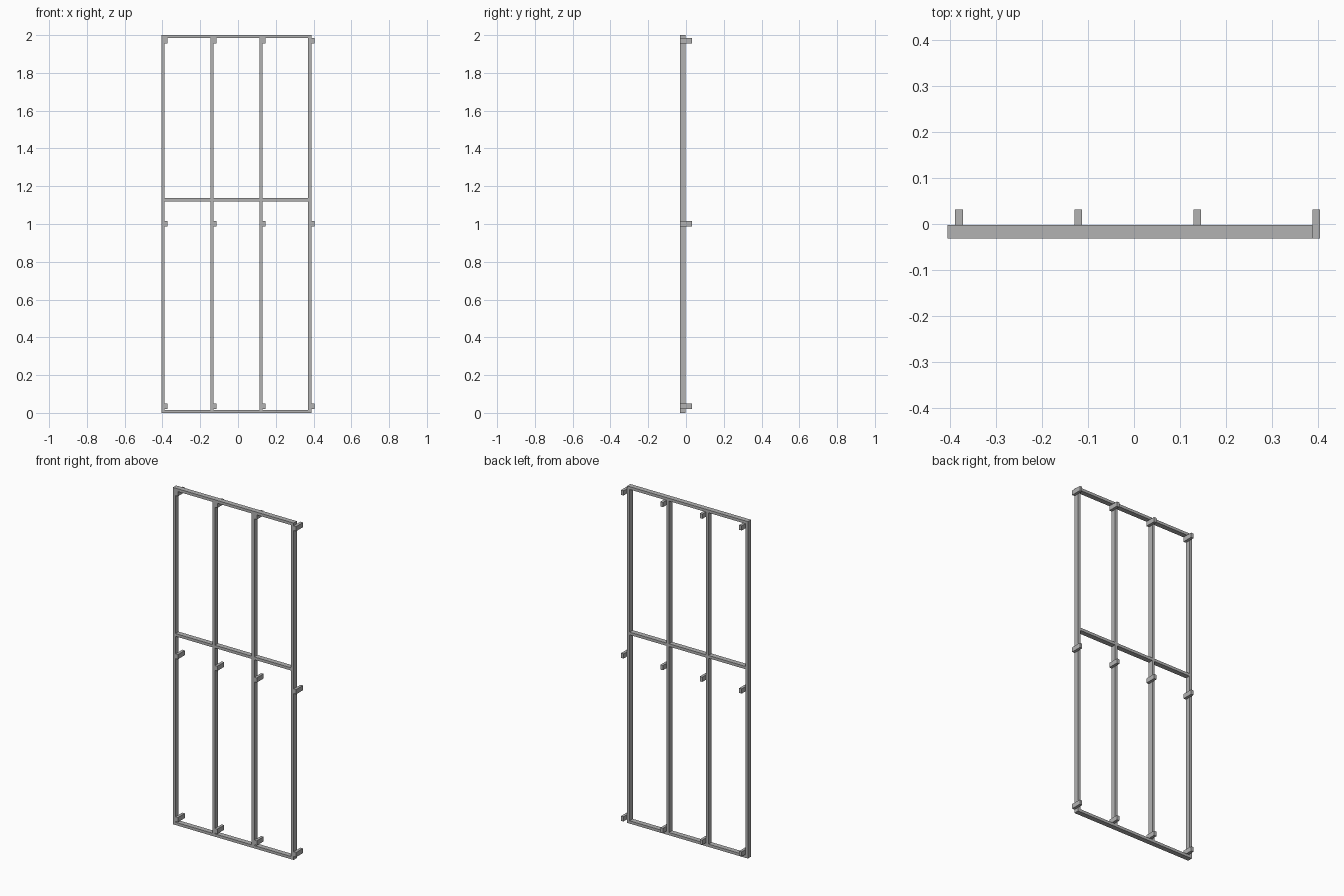
import bpy

cube = bpy.data.objects.get("Cube")
if cube:
    bpy.data.objects.remove(cube, do_unlink=True)

# Single metal finish
metal = bpy.data.materials.new("grey_metal")
metal.use_nodes = True
GREY = (0.45, 0.45, 0.45, 1)
metal.diffuse_color = GREY
metal.node_tree.nodes["Principled BSDF"].inputs["Base Color"].default_value = GREY


def box(name, x, y, z):
    """Box from (min, max) ranges on each axis."""
    bpy.ops.mesh.primitive_cube_add(size=1)
    ob = bpy.context.object
    ob.name = name
    ob.location = [(a + b) / 2 for a, b in (x, y, z)]
    ob.scale = [b - a for a, b in (x, y, z)]
    bpy.ops.object.transform_apply(location=False, rotation=False, scale=True)
    ob.data.materials.append(metal)
    return ob


BAR = 0.0165                   # bar width
LEFT, RIGHT = -0.405, 0.388    # frame ends
FRONT, BACK, REAR = -0.032, -0.002, 0.032
DEPTH = (FRONT, BACK)
PITCH = (RIGHT - LEFT - BAR) / 3

# Top and bottom rails
box("bottom_rail", (LEFT, RIGHT), DEPTH, (0, BAR))
box("top_rail", (LEFT, RIGHT), DEPTH, (2 - BAR, 2))

for i in range(4):
    x = LEFT + i * PITCH
    # Uprights between the rails
    box(f"upright_{i + 1}", (x, x + BAR), DEPTH, (BAR, 2 - BAR))
    # Mounting brackets beside each upright, reaching out behind the frame
    for level, z in (("bottom", 0.035), ("middle", 1.002), ("top", 1.97)):
        box(f"{level}_bracket_{i + 1}", (x + BAR, x + 2 * BAR),
            (FRONT, REAR), (z - 0.014, z + 0.014))
    # Cross bar pieces between neighbouring uprights
    if i < 3:
        box(f"cross_bar_{i + 1}", (x + BAR, x + PITCH), DEPTH, (1.12, 1.12 + BAR))
